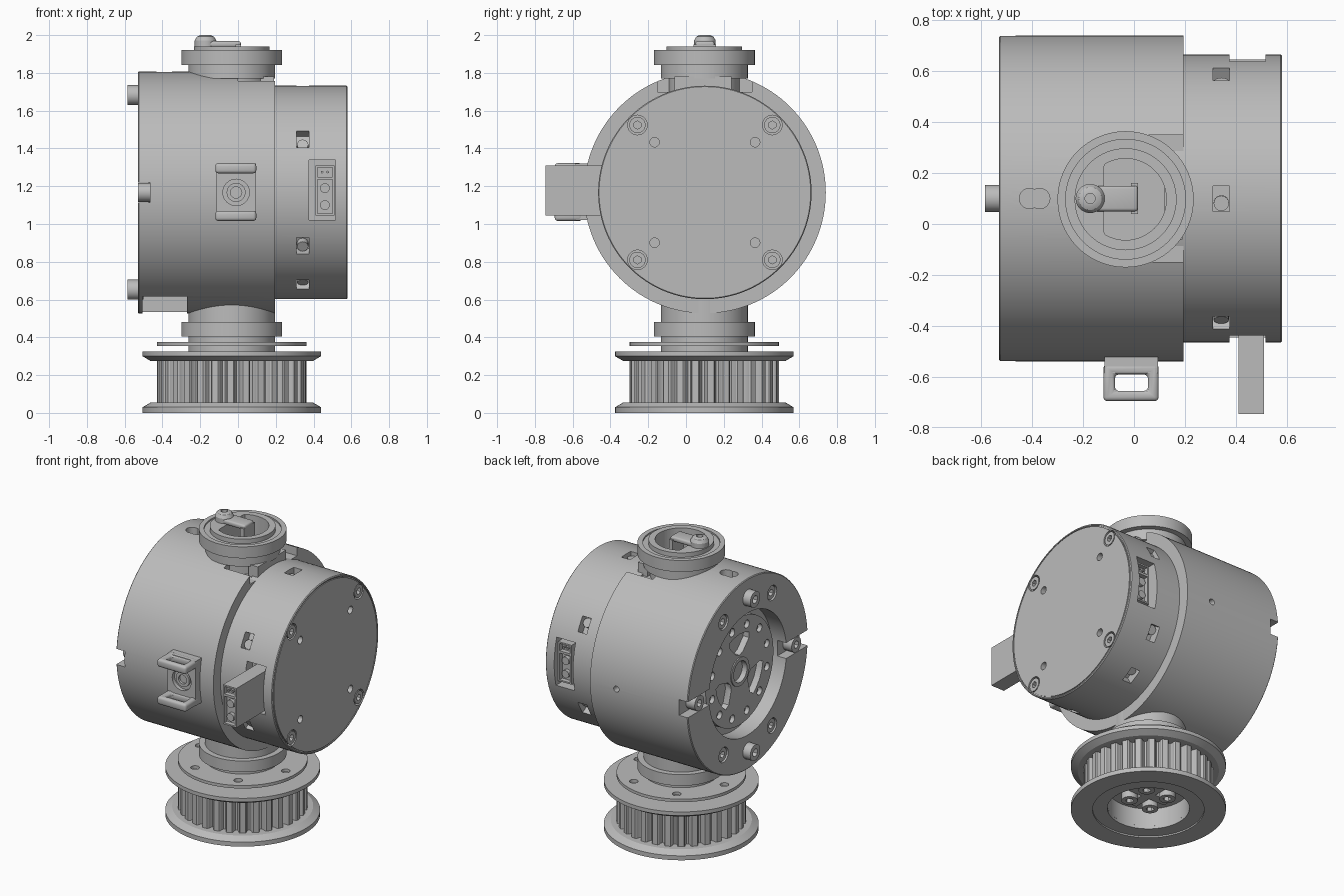
import bpy, bmesh
from math import sin, cos, pi, radians
from mathutils import Matrix, Vector

if "Cube" in bpy.data.objects:
    bpy.data.objects.remove(bpy.data.objects["Cube"])

grey = bpy.data.materials.new("plain_grey")
grey.use_nodes = True
grey.diffuse_color = (0.5, 0.5, 0.5, 1)
grey.node_tree.nodes["Principled BSDF"].inputs["Base Color"].default_value = grey.diffuse_color

CY, CZ, CX = 0.1, 1.167, -0.033
DRUM = Matrix.Translation((0, CY, CZ)) @ Matrix.Rotation(pi / 2, 4, 'Y')   # local z runs along x
POST = Matrix.Translation((CX, CY - 0.003, 0))                             # upright axis
parts = []


def finish(name, bm, keep=True):
    bmesh.ops.recalc_face_normals(bm, faces=bm.faces)
    mesh = bpy.data.meshes.new(name)
    bm.to_mesh(mesh)
    bm.free()
    mesh.materials.append(grey)
    ob = bpy.data.objects.new(name, mesh)
    bpy.context.collection.objects.link(ob)
    if keep:
        parts.append(ob)
    else:
        ob.hide_render = True
    return ob


def box(name, lo, hi, mat=Matrix(), keep=True):
    bm = bmesh.new()
    lo, hi = Vector(lo), Vector(hi)
    m = mat @ Matrix.Translation((lo + hi) / 2) @ Matrix.Diagonal((*(hi - lo), 1))
    bmesh.ops.create_cube(bm, size=1, matrix=m)
    return finish(name, bm, keep)


def cyl(name, r, a, b, n=32, keep=True):
    bm = bmesh.new()
    a, b = Vector(a), Vector(b)
    d = b - a
    m = Matrix.Translation((a + b) / 2) @ d.to_track_quat('Z', 'Y').to_matrix().to_4x4()
    bmesh.ops.create_cone(bm, cap_ends=True, segments=n, radius1=r, radius2=r, depth=d.length, matrix=m)
    return finish(name, bm, keep)


def lathe(name, profile, mat, n=96):
    bm = bmesh.new()
    vs = [bm.verts.new((r, 0, h)) for r, h in profile]
    es = [bm.edges.new(p) for p in zip(vs, vs[1:])]
    bmesh.ops.spin(bm, geom=vs + es, cent=(0, 0, 0), axis=(0, 0, 1), angle=2 * pi, steps=n)
    bmesh.ops.remove_doubles(bm, verts=bm.verts, dist=1e-4)
    bm.transform(mat)
    return finish(name, bm)


def prism(name, pts, z0, z1, mat, keep=True):
    bm = bmesh.new()
    f = bm.faces.new([bm.verts.new((x, y, z0)) for x, y in pts])
    ext = bmesh.ops.extrude_face_region(bm, geom=[f])
    vs = [v for v in ext["geom"] if isinstance(v, bmesh.types.BMVert)]
    bmesh.ops.translate(bm, verts=vs, vec=(0, 0, z1 - z0))
    bm.transform(mat)
    return finish(name, bm, keep)


def apply(ob, mod):
    bpy.context.view_layer.objects.active = ob
    bpy.ops.object.modifier_apply(modifier=mod.name)


def cut(ob, *cutters):
    for c in cutters:
        mod = ob.modifiers.new("cut", 'BOOLEAN')
        mod.operation, mod.solver, mod.object = 'DIFFERENCE', 'EXACT', c
        apply(ob, mod)
        bpy.data.objects.remove(c)


def round_edges(ob, width):
    mod = ob.modifiers.new("round", 'BEVEL')
    mod.width, mod.segments = width, 3
    apply(ob, mod)


def hole(ob, r, a, b, n=24):
    cut(ob, cyl("cutter", r, a, b, n, False))


def pocket(ob, lo, hi, mat=Matrix()):
    cut(ob, box("cutter", lo, hi, mat, False))


def screw(name, r, base, top):
    base, top = Vector(base), Vector(top)
    ob = cyl(name, r, base, top)
    d = (top - base).normalized()
    hole(ob, r * 0.5, top - d * r * 0.6, top + d * 0.1, 6)


def around(x, deg, r):
    a = radians(deg)
    return (x, CY + r * cos(a), CZ + r * sin(a))


def polar(r, deg):
    return (r * cos(radians(deg)), r * sin(radians(deg)))


# Main housing with recessed left face
housing = lathe("main_housing", [(0, -.42), (.41, -.42), (.41, -.53), (.635, -.53), (.64, -.525),
                                 (.64, .195), (0, .195)], DRUM, 128)
pocket(housing, (0, CY - .25, 1.7), (.3, CY + .25, 2))
pocket(housing, (-.505, -.25, .4), (-.27, .2, .615))
for s in (-1, 1):
    pocket(housing, (-.6, CY + s * .53 - .15, 1.115), (-.465, CY + s * .53 + .15, 1.22))
    pocket_x = -.39 + s * .02
    hole(housing, .04, (pocket_x, CY, 1.65), (pocket_x, CY, 1.9))
hole(housing, .02, (0, .6, CZ), (0, .9, CZ))

# Left face screws: two proud, two in the slots, four sunk
for deg in (90, 270):
    screw("proud_screw", .053, around(-.5, deg, .515), around(-.585, deg, .515))
for deg in (0, 180):
    screw("slot_screw", .05, around(-.46, deg, .515), around(-.53, deg, .515))
for deg in (60, 120, 240, 300):
    hole(housing, .05, around(-.48, deg, .515), around(-.6, deg, .515))
    screw("sunk_screw", .044, around(-.47, deg, .515), around(-.522, deg, .515))

# Rotor plate inside the recess
rotor = lathe("rotor_plate", [(0, -.44), (.07, -.44), (.07, -.475), (.095, -.475), (.095, -.468),
                              (.36, -.468), (.36, -.41), (0, -.41)], DRUM)
for k in range(12):
    hole(rotor, .027, around(-.44, 15 + 30 * k, .3), around(-.6, 15 + 30 * k, .3), 16)
for a in (180, 60, -60):
    wedge = [polar(.25, a + t) for t in (-24, -14, 0, 14, 24)]
    wedge += [polar(.215, a + 28), polar(.125, a + 16), polar(.11, a), polar(.125, a - 16), polar(.215, a - 28)]
    cut(rotor, prism("cutter", wedge, -.6, -.425, DRUM, False))

# Motor drum on the right with side windows
motor = lathe("motor_drum", [(0, .15), (.565, .15), (.565, .575), (.56, .58), (.553, .58),
                             (.553, .574), (.547, .574), (.547, .58), (0, .58)], DRUM, 128)
for deg in (30, 90, 150, 210, 240, 300, 330):
    frame = Matrix.Translation(around(.3425, deg, .565)) @ Matrix.Rotation(radians(deg), 4, 'X')
    pocket(motor, (-.0325, -.06, -.05), (.0325, .06, .05), frame)
    cyl("window_peg", .03, around(.3425, deg + 2, .49), around(.3425, deg + 2, .54), 16)
for sy in (-1, 1):
    for sz in (-1, 1):
        y, z = CY + sy * .357, CZ + sz * .357
        hole(motor, .052, (.54, y, z), (.7, y, z))
        screw("plate_screw", .043, (.53, y, z), (.578, y, z))
        y, z = CY + sy * .266, CZ + sz * .266
        hole(motor, .025, (.53, y, z), (.7, y, z))
    # Connector bay, front and back
    lo, hi = sorted((CY + sy * .48, CY + sy * .7))
    pocket(motor, (.375, lo, 1.02), (.515, hi, 1.34))


def connector(name, inner, face):
    # Socket body with a small port and two round contacts
    s = 1 if face > inner else -1
    lo, hi = sorted((inner, face))
    body = box(name, (.41, lo, 1.045), (.51, hi, 1.31))
    for z0, z1 in ((1.055, 1.235), (1.25, 1.3)):
        a, b = sorted((face - s * .03, face + s * .1))
        pocket(body, (.42, a, z0), (.5, b, z1))
    for z in (1.1, 1.19):
        cyl("contact", .026, (.46, face - s * .04, z), (.46, face - s * .005, z), 20)
    for x in (.445, .475):
        cyl("pin", .007, (x, face - s * .04, 1.275), (x, face - s * .005, 1.275), 8)


connector("front_connector", -.36, -.745)
connector("back_connector", .55, .63)

# Front bracket with two loops
plate = box("bracket_plate", (-.115, -.585, 1.02), (.095, -.5, 1.32))
hole(plate, .07, (-.01, -.56, CZ), (-.01, -.7, CZ), 40)
ring = cyl("bracket_washer", .05, (-.01, -.55, CZ), (-.01, -.575, CZ))
hole(ring, .03, (-.01, -.56, CZ), (-.01, -.7, CZ))
for z in (1.043, 1.295):
    loop = box("bracket_loop", (-.12, -.695, z - .027), (.097, -.55, z + .027))
    pocket(loop, (-.075, -.655, z - .1), (.055, -.59, z + .1))
    round_edges(loop, .016)

# Top collar with a D-shaped opening
collar = lathe("top_collar", [(0, 1.65), (.19, 1.65), (.19, 1.77), (.23, 1.77), (.23, 1.843), (.267, 1.843),
                              (.267, 1.92), (.235, 1.92), (.235, 1.91), (.2, 1.91), (.2, 1.94), (0, 1.94)], POST)
box("collar_foot", (.12, -.06, 1.66), (.19, .24, 1.78))
opening = [(max(x, -.085), y) for x, y in (polar(.16, 7.5 * k) for k in range(48))]
for ob in (collar, housing):
    cut(ob, prism("cutter", opening, 1.7, 2.1, POST, False))

# Clamp arm and its button screw
arm = box("clamp_arm", (-.2, .05, 1.935), (.015, .15, 1.968))
box("clamp_hook", (-.012, .04, 1.75), (.015, .16, 1.95))
round_edges(arm, .012)
button = lathe("button_screw", [(0, 1.93), (.057, 1.93), (.057, 1.972), (.045, 1.992), (.028, 2),
                                (.02, 2), (.02, 1.98), (0, 1.98)], Matrix.Translation((-.172, CY, 0)), 32)

# Lower neck and bolt disc
lathe("lower_neck", [(0, .15), (.23, .15), (.23, .405), (.267, .405), (.267, .48), (.23, .48),
                     (.23, .6), (0, .6)], POST)
disc = lathe("bolt_disc", [(0, .355), (.395, .355), (.395, .375), (0, .375)], POST)
for k in range(6):
    x, y = polar(.32, 60 * k)
    hole(disc, .027, POST @ Vector((x, y, .3)), POST @ Vector((x, y, .5)))

# Toothed belt pulley with tapered flanges
teeth = []
for k in range(30):
    teeth += [polar(r, 12 * k + t) for r, t in ((.355, 0), (.365, 1), (.388, 1.6), (.395, 2.6),
                                                (.395, 7.4), (.388, 8.4), (.365, 9), (.355, 10))]
belt = prism("pulley_teeth", teeth, .03, .3, POST)
hole(belt, .25, POST @ Vector((0, 0, -.1)), POST @ Vector((0, 0, .15)), 64)
lathe("lower_flange", [(.25, .01), (.34, .01), (.34, 0), (.472, 0), (.472, .03), (.43, .055),
                       (.25, .055), (.25, .01)], POST)
lathe("upper_flange", [(.2, .275), (.43, .275), (.472, .3), (.472, .325), (.2, .325), (.2, .275)], POST)

# Underside hub: cross and four screws
box("hub_block_x", (-.15, -.03, .1), (.15, .03, .16), POST)
box("hub_block_y", (-.03, -.15, .1), (.03, .15, .16), POST)
for k in range(4):
    x, y = polar(.115, 45 + 90 * k)
    screw("hub_screw", .05, POST @ Vector((x, y, .16)), POST @ Vector((x, y, .07)))

# Smooth the round faces, keep edges sharp
bpy.ops.object.select_all(action='DESELECT')
for ob in parts:
    ob.select_set(True)
bpy.context.view_layer.objects.active = housing
bpy.ops.object.shade_smooth_by_angle(angle=radians(30))
